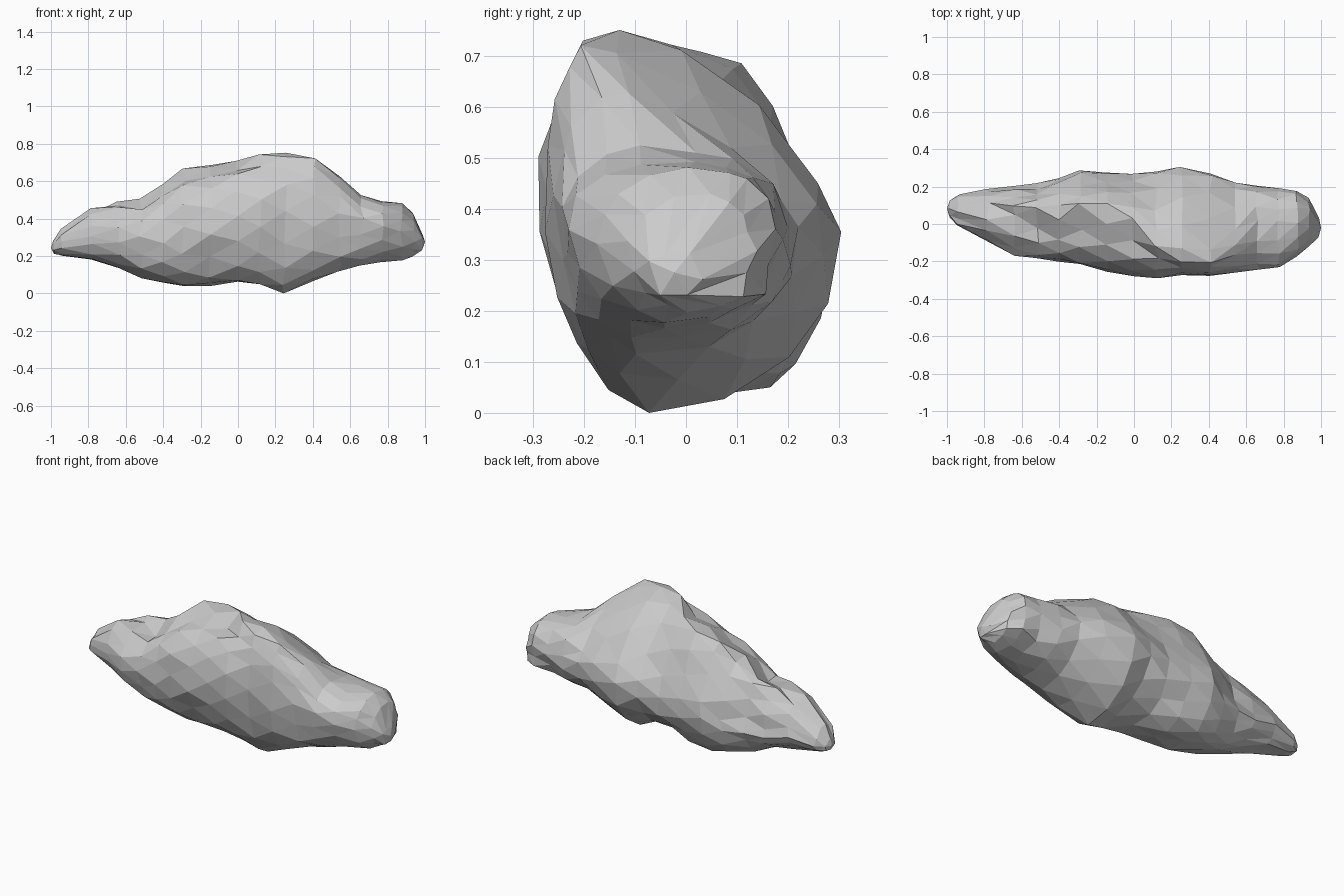
import bpy, bmesh, math, random
from mathutils import Vector

default_cube = bpy.data.objects.get("Cube")
if default_cube:
    bpy.data.objects.remove(default_cube, do_unlink=True)

random.seed(11)
SIDES = 16

# Stations along the boulder: x, top, underside, front, back, crest position
STATIONS = [
    (-.985, .27, .20, .03, .13, .08),
    (-.94, .33, .185, -.01, .155, .09),
    (-.78, .445, .17, -.10, .185, .10),
    (-.64, .475, .12, -.18, .20, .10),
    (-.52, .50, .075, -.18, .21, .10),
    (-.40, .58, .045, -.20, .245, .10),
    (-.29, .645, .02, -.22, .285, .10),
    (-.15, .685, .03, -.25, .275, .08),
    (-.01, .705, .045, -.275, .265, .04),
    (.12, .73, .04, -.29, .275, -.06),
    (.25, .745, 0, -.275, .295, -.12),
    (.41, .705, .05, -.268, .265, -.17),
    (.54, .61, .11, -.255, .23, -.11),
    (.66, .51, .13, -.245, .205, -.04),
    (.77, .485, .15, -.225, .18, .02),
    (.87, .465, .168, -.17, .172, .05),
    (.94, .41, .19, -.115, .135, .04),
    (.985, .31, .215, -.07, .03, -.01),
]


def ring_point(station, turn):
    """Point on a lopsided oval: steep front, sloping back, offset crest."""
    x, top, bottom, front, back, crest = station
    c, s = math.cos(turn), math.sin(turn)
    belly = (front + back) / 2 + crest / 2 - .02
    middle = belly + (crest - belly) * (s + 1) / 2
    waist = bottom + (top - bottom) * (.49 + .1 * x - .06 * c)
    power = .93
    if s > 0 and c > 0 and x < .6:
        power = 1.45
    elif s > 0 and c < 0 and .2 < x < .6:
        power = .8
    y = middle + ((back if c > 0 else front) - middle) * abs(c) ** power
    z = waist + ((top if s > 0 else bottom) - waist) * abs(s) ** power
    # A slightly lower shelf runs in front of the ridge on the tapering half
    if s > 0 and -.6 < x < .05:
        step = min(1, max(0, (crest - .05 - y) / .07))
        z = min(z, top - .06 * step)
    return Vector((x, y, z))


def roughen(point, amount):
    return point + Vector([random.uniform(-amount, amount) for _ in range(3)])


# Staggered rings of points form the faceted skin
bm = bmesh.new()
rings = []
for row, station in enumerate(STATIONS):
    amount = min(.012, (station[1] - station[2]) * .05)
    ring = []
    for i in range(SIDES):
        turn = math.tau * (i + row % 2 / 2) / SIDES
        ring.append(bm.verts.new(roughen(ring_point(station, turn), amount)))
    rings.append(ring)

for row in range(len(rings) - 1):
    a, b = rings[row], rings[row + 1]
    for i in range(SIDES):
        j = (i + 1) % SIDES
        if row % 2:
            bm.faces.new((a[i], b[j], b[i]))
            bm.faces.new((a[i], a[j], b[j]))
        else:
            bm.faces.new((a[i], a[j], b[i]))
            bm.faces.new((a[j], b[j], b[i]))

# Blunt ends
for ring, end in ((rings[0], -1), (rings[-1], 1)):
    centre = sum((v.co for v in ring), Vector()) / SIDES
    centre.x = end
    tip = bm.verts.new(centre)
    for i in range(SIDES):
        bm.faces.new((ring[i], ring[(i + 1) % SIDES], tip))

# Merge crowded points so the facets stay broad and uneven
bmesh.ops.remove_doubles(bm, verts=bm.verts[:], dist=.03)
bmesh.ops.recalc_face_normals(bm, faces=bm.faces[:])

# Rest the boulder on the ground
ground = min(v.co.z for v in bm.verts)
bmesh.ops.translate(bm, verts=bm.verts[:], vec=(0, 0, -ground))

mesh = bpy.data.meshes.new("boulder")
bm.to_mesh(mesh)
bm.free()
boulder = bpy.data.objects.new("boulder", mesh)
bpy.context.collection.objects.link(boulder)

# Plain stone colour
stone = bpy.data.materials.new("pale grey stone")
stone.use_nodes = True
colour = (.6, .6, .6, 1)
stone.diffuse_color = colour
stone.node_tree.nodes["Principled BSDF"].inputs["Base Color"].default_value = colour
mesh.materials.append(stone)
